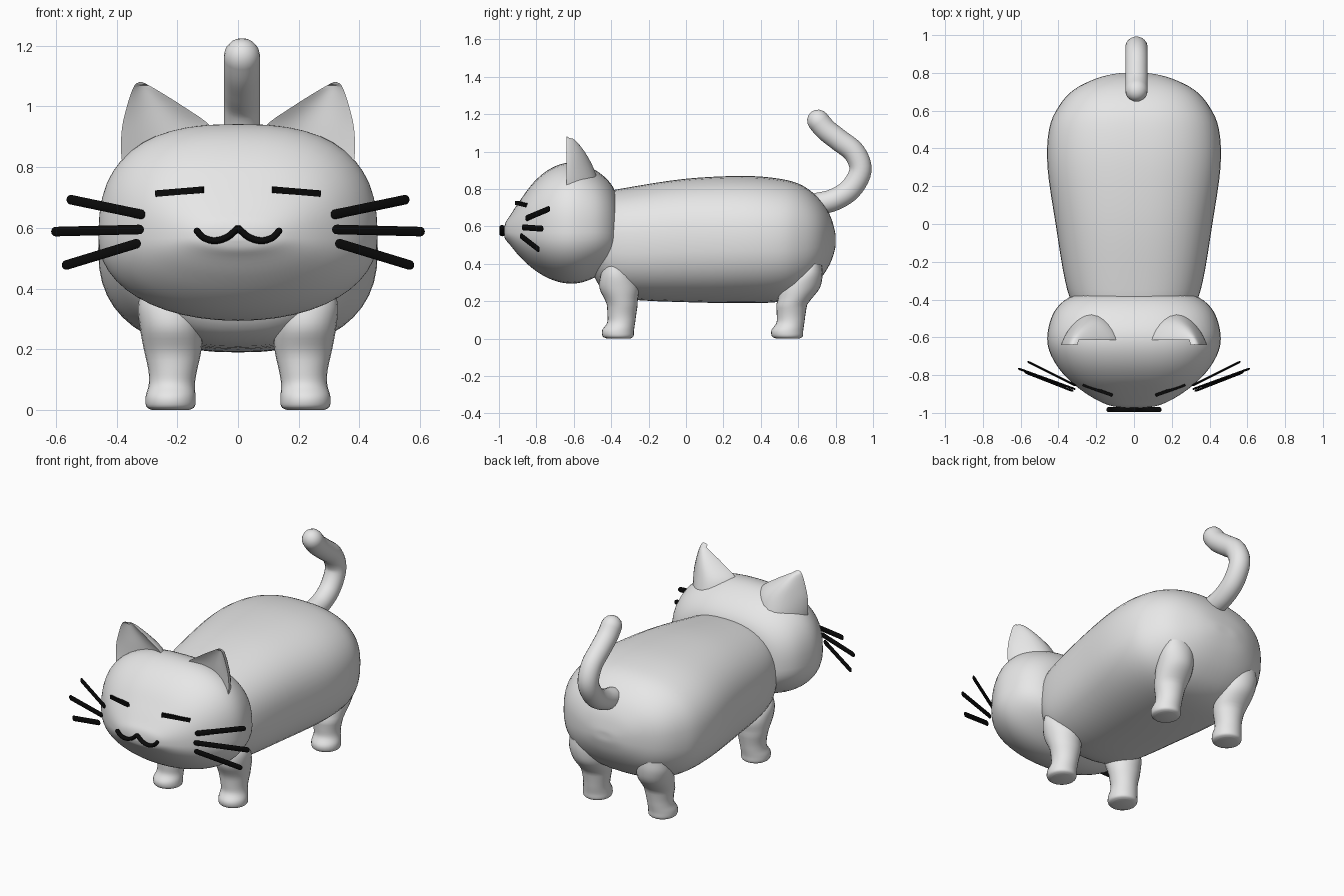
import bpy, bmesh
from math import sin, cos, pi, copysign, radians
from mathutils import Vector

cube = bpy.data.objects.get("Cube")
if cube:
    bpy.data.objects.remove(cube, do_unlink=True)


def material(name, value):
    mat = bpy.data.materials.new(name)
    mat.use_nodes = True
    color = (value, value, value, 1)
    mat.diffuse_color = color
    bsdf = mat.node_tree.nodes["Principled BSDF"]
    bsdf.inputs["Base Color"].default_value = color
    return mat


FUR = material("light grey fur", 0.8)
INK = material("black", 0.003)


def spline(rows, steps=4):
    """Smooth interpolation through rows of equal length."""
    rows = [Vector(r) for r in rows]
    out = []
    last = len(rows) - 1
    for i in range(last):
        p1, p2 = rows[i], rows[i + 1]
        p0, p3 = rows[max(i - 1, 0)], rows[min(i + 2, last)]
        for k in range(steps):
            t = k / steps
            out.append(p1 + (p2 - p0) * (t / 2)
                       + (p0 * 2 - p1 * 5 + p2 * 4 - p3) * (t * t / 2)
                       + (p1 * 3 - p0 - p2 * 3 + p3) * (t ** 3 / 2))
    return out + [rows[-1]]


def loft(name, rings, mat, angle=45):
    """Skin closed rings of points and cap both ends."""
    bm = bmesh.new()
    loops = [[bm.verts.new(p) for p in ring] for ring in rings]
    n = len(loops[0])
    for a, b in zip(loops, loops[1:]):
        for i in range(n):
            j = (i + 1) % n
            bm.faces.new((a[i], a[j], b[j], b[i]))
    bm.faces.new(loops[0])
    bm.faces.new(loops[-1])
    bmesh.ops.recalc_face_normals(bm, faces=bm.faces)
    mesh = bpy.data.meshes.new(name)
    bm.to_mesh(mesh)
    bm.free()
    mesh.materials.append(mat)
    obj = bpy.data.objects.new(name, mesh)
    bpy.context.collection.objects.link(obj)
    bpy.ops.object.select_all(action="DESELECT")
    obj.select_set(True)
    bpy.context.view_layer.objects.active = obj
    bpy.ops.object.shade_smooth_by_angle(angle=radians(angle))
    return obj


def power(v, n):
    return copysign(abs(v) ** (2 / n), v)


def blob(name, sections, middle, n_top, n_low, sides=48):
    """Rounded-box rings along y from rows of (y, half width, top, bottom)."""
    rings = []
    for y, rx, top, low in spline(sections):
        zc = low + middle * (top - low)
        ring = []
        for k in range(sides):
            c, s = cos(2 * pi * k / sides), sin(2 * pi * k / sides)
            n, h = (n_top, top - zc) if s > 0 else (n_low, zc - low)
            ring.append((rx * power(c, n), y, zc + h * power(s, n)))
        rings.append(ring)
    return loft(name, rings, FUR)


def tube(name, path, normal, r_normal, r_side, mat, sides=16, rounded=True):
    """Sweep an ellipse along a path lying in the plane of the normal."""
    path = [Vector(p) for p in path]
    normal = Vector(normal).normalized()
    start = (path[1] - path[0]).normalized()
    end = (path[-1] - path[-2]).normalized()
    steps = [(p, (path[min(i + 1, len(path) - 1)] - path[max(i - 1, 0)]).normalized(), 1)
             for i, p in enumerate(path)]
    if rounded:
        arc = [radians(a) for a in (22, 45, 65, 82)]
        steps = ([(path[0] - start * r_side * sin(a), start, cos(a)) for a in reversed(arc)]
                 + steps + [(path[-1] + end * r_side * sin(a), end, cos(a)) for a in arc])
    rings = []
    for p, tangent, scale in steps:
        side = normal.cross(tangent)
        angles = [(k + 0.5) * 2 * pi / sides for k in range(sides)]
        rings.append([p + (normal * r_normal * cos(a) + side * r_side * sin(a)) * scale
                      for a in angles])
    return loft(name, rings, mat)


# Body and head
blob("body", [(-.53, .03, .54, .48), (-.52, .14, .62, .42), (-.49, .25, .72, .33),
              (-.43, .32, .78, .25), (-.3, .365, .81, .21), (0, .415, .855, .195),
              (.3, .458, .87, .19), (.5, .45, .855, .197), (.62, .4, .82, .235),
              (.71, .32, .75, .31), (.77, .2, .66, .4), (.797, .09, .57, .48),
              (.8, .01, .535, .52)], .5, 2.4, 2.4)
blob("head", [(-.365, .05, .6, .55), (-.368, .24, .72, .45), (-.39, .345, .81, .385),
              (-.46, .42, .885, .34), (-.56, .455, .935, .3), (-.65, .455, .938, .297),
              (-.74, .415, .9, .325), (-.82, .35, .83, .375), (-.89, .265, .735, .44),
              (-.94, .18, .66, .5), (-.965, .11, .62, .53), (-.975, .02, .575, .56)],
     .42, 2.6, 2.1)


# Legs: rows of (height, x, y offset, x radius, y radius)
LEG = spline([(0, .222, -.005, .06, .06), (.012, .222, -.008, .08, .082),
              (.045, .222, -.008, .082, .085), (.085, .218, .008, .076, .075),
              (.13, .215, .012, .08, .077), (.2, .215, .015, .095, .086),
              (.27, .22, .015, .103, .105), (.34, .228, .015, .102, .085),
              (.4, .23, .015, .085, .05)])


def leg(name, side, y, lean):
    rings = []
    for z, x, dy, rx, ry in LEG:
        cy = y + dy + lean * max(0, z - .18)
        rings.append([(side * x + rx * cos(k * pi / 12), cy + ry * sin(k * pi / 12), z)
                      for k in range(24)])
    loft(name, rings, FUR)


# Ears: rows of (height, inner x, outer x, back y), hollowed at the front
EAR = spline([(.77, .06, .375, -.47), (.85, .06, .385, -.49), (.93, .085, .382, -.52),
              (1, .18, .366, -.56), (1.05, .26, .35, -.6), (1.073, .3, .338, -.63),
              (1.08, .315, .325, -.64)])


def ear(name, side):
    rings = []
    count = 14
    for z, inner, outer, back in EAR:
        def arc(depth, t, bulge):
            return (side * (inner + (outer - inner) * t),
                    -.64 + .025 * (1 - t) * (z < 1.07) + depth * sin(pi * t) ** bulge, z)
        depth = back + .645
        ring = [arc(depth, (1 - cos(pi * k / count)) / 2, .7) for k in range(count + 1)]
        ring += [arc(depth * .35, 1 - k / count, 1) for k in range(1, count)]
        rings.append(ring)
    loft(name, rings, FUR, 50)


# Whiskers: pairs of inner and outer ends
WHISKERS = {"upper": ((.32, -.85, .645), (.55, -.735, .693)),
            "middle": ((.325, -.87, .595), (.6, -.77, .588)),
            "lower": ((.335, -.88, .548), (.565, -.79, .478))}

for label, side in (("left", 1), ("right", -1)):
    leg(label + "_front_leg", side, -.355, -.2)
    leg(label + "_rear_leg", side, .55, .5)
    ear(label + "_ear", side)
    for height, ends in WHISKERS.items():
        a, b = (Vector((side * x, y, z)) for x, y, z in ends)
        tube(f"{label}_{height}_whisker", [a, b], (b - a).cross((0, 0, 1)),
             .006, .016, INK)
    # Closed eye
    a, b = Vector((side * .115, -.907, .726)), Vector((side * .27, -.85, .713))
    tube(label + "_eye", [a, b], (b - a).cross((0, 0, 1)), .012, .015, INK, 4, False)

# Mouth
half = [(.135, -.983, .59), (.112, -.983, .567), (.075, -.983, .558),
        (.035, -.983, .57), (.002, -.983, .598)]
curve = spline(half)
tube("mouth", curve + [(-x, y, z) for x, y, z in reversed(curve)],
     (0, 1, 0), .014, .011, INK, 10)

# Tail
tube("tail", spline([(.013, .7, .72), (.013, .79, .742), (.013, .88, .8), (.013, .933, .9),
                     (.013, .9, .995), (.013, .82, 1.06), (.013, .75, 1.115),
                     (.013, .707, 1.165)], 5), (1, 0, 0), .06, .06, FUR, 20)
